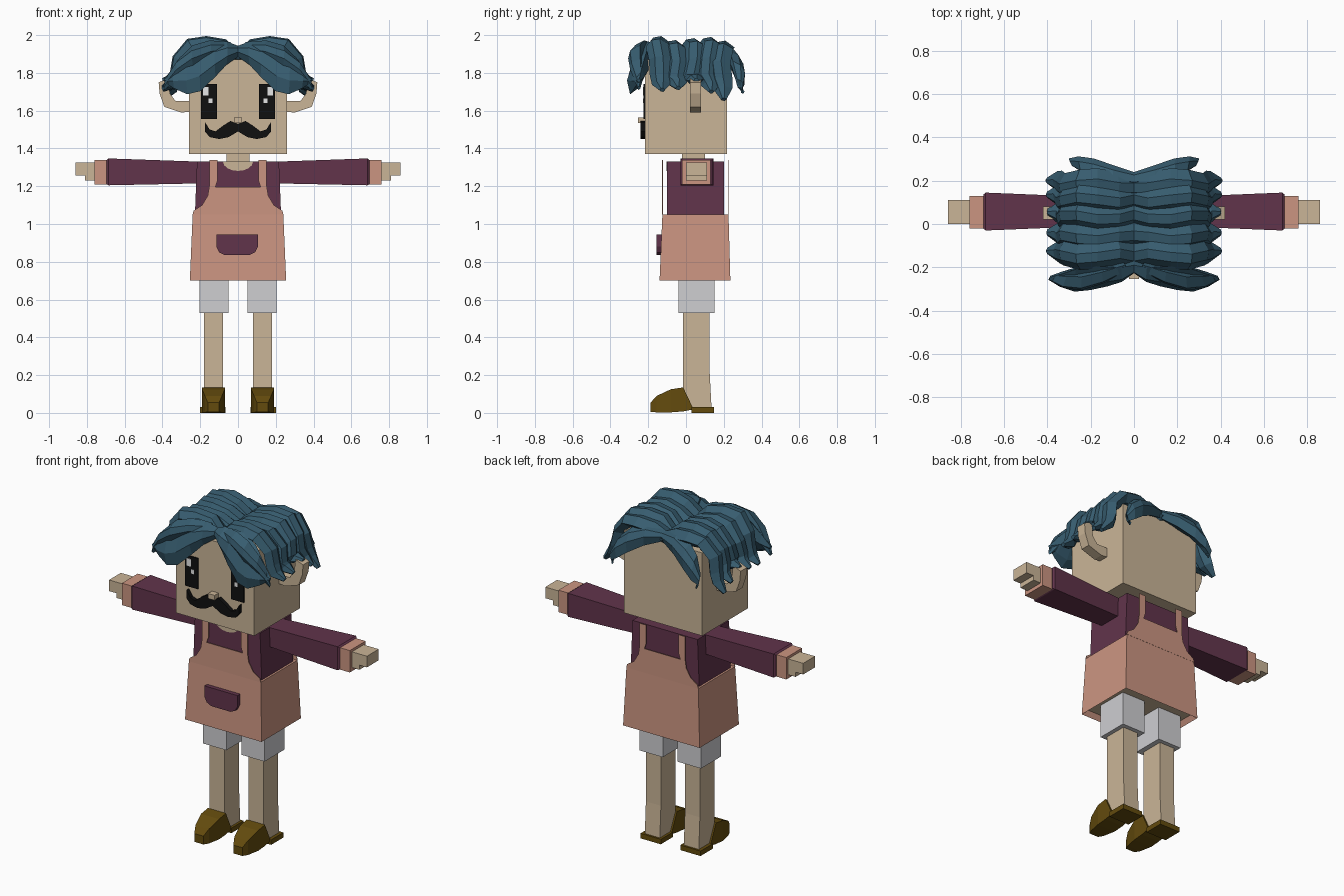
import bpy, bmesh, math
from mathutils import Vector

default = bpy.data.objects.get("Cube")
if default:
    bpy.data.objects.remove(default, do_unlink=True)


def material(name, red, green, blue):
    mat = bpy.data.materials.new(name)
    mat.use_nodes = True
    colour = (red, green, blue, 1)
    mat.diffuse_color = colour
    mat.node_tree.nodes["Principled BSDF"].inputs["Base Color"].default_value = colour
    return mat


skin = material("skin", .59, .46, .31)
peach = material("apron_peach", .6, .3, .22)
purple = material("shirt_purple", .12, .034, .07)
teal = material("hair_teal", .038, .108, .16)
brown = material("shoe_brown", .125, .07, .004)
grey = material("shorts_grey", .62, .62, .64)
black = material("ink_black", .005, .005, .005)
white = material("glint_white", .8, .8, .8)


def finish(name, bm, mat, mirror):
    """Turn a bmesh into an object, optionally mirrored to the other side."""
    bmesh.ops.recalc_face_normals(bm, faces=bm.faces)
    mesh = bpy.data.meshes.new(name)
    bm.to_mesh(mesh)
    bm.free()
    mesh.materials.append(mat)
    obj = bpy.data.objects.new(name, mesh)
    bpy.context.scene.collection.objects.link(obj)
    if mirror:
        obj.modifiers.new("mirror", "MIRROR")
    return obj


def place(axis, along, u, v):
    """Point at a distance along an axis, with the other two coordinates in order."""
    coords = [u, v]
    coords.insert(axis, along)
    return Vector(coords)


def skin_rings(bm, rings):
    """Bridge equal rings of points and cap both ends."""
    loops = [[bm.verts.new(point) for point in ring] for ring in rings]
    count = len(loops[0])
    for first, second in zip(loops, loops[1:]):
        for i in range(count):
            j = (i + 1) % count
            bm.faces.new((first[i], first[j], second[j], second[i]))
    bm.faces.new(loops[0])
    bm.faces.new(loops[-1])


def loft(name, axis, mat, sections, mirror=False):
    """Box-like body through rectangles (low u, high u, low v, high v)."""
    bm = bmesh.new()
    skin_rings(bm, [[place(axis, along, u, v) for u, v in
                     ((a, c), (b, c), (b, d), (a, d))]
                    for along, (a, b, c, d) in sections])
    return finish(name, bm, mat, mirror)


def box(name, mat, x, y, z, mirror=False):
    rect = (*x, *y)
    return loft(name, 2, mat, [(z[0], rect), (z[1], rect)], mirror)


def prism(name, axis, mat, outline, low, high, mirror=False):
    """Outline extruded along an axis."""
    bm = bmesh.new()
    skin_rings(bm, [[place(axis, along, u, v) for u, v in outline]
                    for along in (low, high)])
    return finish(name, bm, mat, mirror)


def lock(name, path, axis):
    """Faceted strand of hair: path rows are x, y, z, half width, half thickness."""
    axis = Vector(axis).normalized()
    section = ((-1, -.2), (-.5, .8), (.2, 1), (1, .1), (.3, -1), (-.6, -.8))
    points = [Vector(row[:3]) for row in path]
    rings = []
    for i, (point, row) in enumerate(zip(points, path)):
        tangent = points[min(i + 1, len(points) - 1)] - points[max(i - 1, 0)]
        normal = tangent.cross(axis).normalized()
        ring = [point + axis * row[3] * u + normal * row[4] * v for u, v in section]
        if point.x == 0:
            for corner in ring:
                corner.x = 0
        rings.append(ring)
    bm = bmesh.new()
    skin_rings(bm, rings)
    return finish(name, bm, teal, True)


# Head, neck and face
box("head", skin, (-.26, .26), (-.217, .217), (1.37, 1.87))
box("neck", skin, (-.06, .06), (-.02, .1), (1.28, 1.38))
box("nose", skin, (-.022, .022), (-.255, -.21), (1.535, 1.565))
box("eye", black, (.11, .195), (-.225, -.216), (1.555, 1.74), True)
box("eye_glint_large", white, (.155, .185), (-.228, -.224), (1.68, 1.725), True)
box("eye_glint_small", white, (.135, .155), (-.228, -.224), (1.64, 1.665), True)
prism("moustache", 1, black,
      [(0, 1.53), (.04, 1.545), (.08, 1.52), (.12, 1.49), (.15, 1.5), (.175, 1.54),
       (.175, 1.49), (.15, 1.46), (.1, 1.45), (.05, 1.46), (0, 1.49)],
      -.24, -.216, True)
prism("ear", 0 + 1, skin,
      [(.25, 1.595), (.3, 1.59), (.39, 1.62), (.415, 1.69), (.42, 1.75), (.37, 1.77),
       (.36, 1.69), (.33, 1.65), (.25, 1.65)], .02, .08, True)

# Shirt and scooped neckline
loft("shirt", 2, purple, [(1, (-.23, .23, -.1, .2)), (1.33, (-.217, .217, -.1, .2))])
scoop = [(.08 * math.cos(a), 1.331 - .05 * math.sin(a))
         for a in (math.pi * i / 8 for i in range(9))]
prism("neckline", 1, skin, scoop, -.104, -.098)

# Apron skirt with a recessed underside
apron = loft("apron_skirt", 2, peach,
             [(.7, (-.255, .255, -.14, .235)), (1.05, (-.24, .24, -.125, .225))])
apron.data.materials.append(skin)
bm = bmesh.new()
bm.from_mesh(apron.data)
bm.faces.ensure_lookup_table()
underside = min(bm.faces, key=lambda face: face.calc_center_median().z)
bmesh.ops.inset_region(bm, faces=[underside], thickness=.025)
underside.material_index = 1
bmesh.ops.translate(bm, verts=underside.verts, vec=(0, 0, .03))
bm.to_mesh(apron.data)
bm.free()

# Bib and straps, front and back
bib = [(0, 1.05), (.24, 1.05), (.235, 1.07), (.19, 1.1), (.16, 1.15), (.152, 1.2),
       (.152, 1.34), (.108, 1.34), (.108, 1.23), (.12, 1.195), (0, 1.195)]
prism("bib_front", 1, peach, bib, -.127, -.123, True)
prism("bib_back", 1, peach, bib, .222, .226, True)
prism("pocket", 1, purple,
      [(-.115, .945), (.105, .945), (.105, .88), (.09, .85), (.06, .835),
       (-.07, .835), (-.1, .85), (-.115, .88)], -.155, -.125)

# Arms
loft("sleeve", 0, purple, [(.2, (-.01, .125, 1.215, 1.33)),
                           (.685, (-.03, .145, 1.205, 1.347)),
                           (.695, (-.022, .137, 1.21, 1.34))], True)
box("cuff", peach, (.69, .76), (-.02, .13), (1.208, 1.34), True)
prism("hand", 1, skin, [(.75, 1.23), (.81, 1.23), (.81, 1.258), (.86, 1.258),
                        (.86, 1.325), (.75, 1.325)], 0, .112, True)

# Legs and shoes
box("shorts_leg", grey, (.05, .205), (-.04, .15), (.53, .76), True)
prism("leg", 0, skin, [(-.015, .6), (.125, .6), (.125, .22), (.135, .03),
                       (.03, .025), (-.015, .1)], .08, .18, True)
loft("shoe_upper", 1, brown, [(-.187, (.1, .16, .005, .055)),
                              (-.155, (.085, .175, .003, .09)),
                              (-.08, (.07, .19, .003, .125)),
                              (-.015, (.07, .19, .008, .135)),
                              (.035, (.07, .19, .018, .03))], True)
box("shoe_heel", brown, (.065, .2), (.03, .147), (0, .03), True)

# Hair: strands over the crown, from the parting down to each side
crown = [(0, 1.88), (.08, 1.925), (.17, 1.942), (.25, 1.935), (.315, 1.86), (.33, 1.78)]
tips = [(-.14, 1.7), (-.055, 1.71), (.04, 1.75), (.12, 1.69), (.185, 1.65)]
for number, (y, tip) in enumerate(tips):
    lift = .012 * math.cos(number * 2.4)
    path = []
    for step, (x, z) in enumerate(crown):
        sway = .012 * math.sin(step * 1.7 + number)
        path.append((x, y + sway, z + (lift if x else 0), .062, .047 - step * .003))
    path.append((.35, y + .01, (tip + crown[-1][1]) / 2, .05, .03))
    path.append((.4, y + .015, tip + .01, .015, .012))
    lock("crown_strand_" + str(number + 1), path, (0, 1, 0))

# Hair: fringe sweeping off the forehead, and the nape strands behind
lock("fringe", [(0, -.2, 1.915, .03, .03), (.06, -.225, 1.905, .065, .04),
                (.12, -.235, 1.875, .1, .045), (.2, -.245, 1.83, .135, .045),
                (.27, -.255, 1.8, .12, .045), (.34, -.255, 1.775, .06, .03),
                (.39, -.25, 1.76, .01, .01)], (0, .45, 1))
lock("fringe_top_strand", [(.04, -.2, 1.935, .03, .02), (.15, -.24, 1.925, .05, .035),
                           (.24, -.265, 1.89, .06, .04), (.31, -.26, 1.83, .05, .04),
                           (.36, -.25, 1.77, .035, .025), (.39, -.25, 1.72, .01, .01)],
     (0, .45, 1))
lock("nape_strand", [(0, .21, 1.9, .03, .03), (.1, .235, 1.89, .06, .035),
                     (.19, .265, 1.85, .075, .035), (.25, .28, 1.8, .07, .03),
                     (.29, .285, 1.74, .03, .02), (.28, .3, 1.7, .01, .01)],
     (0, .4, -1))
